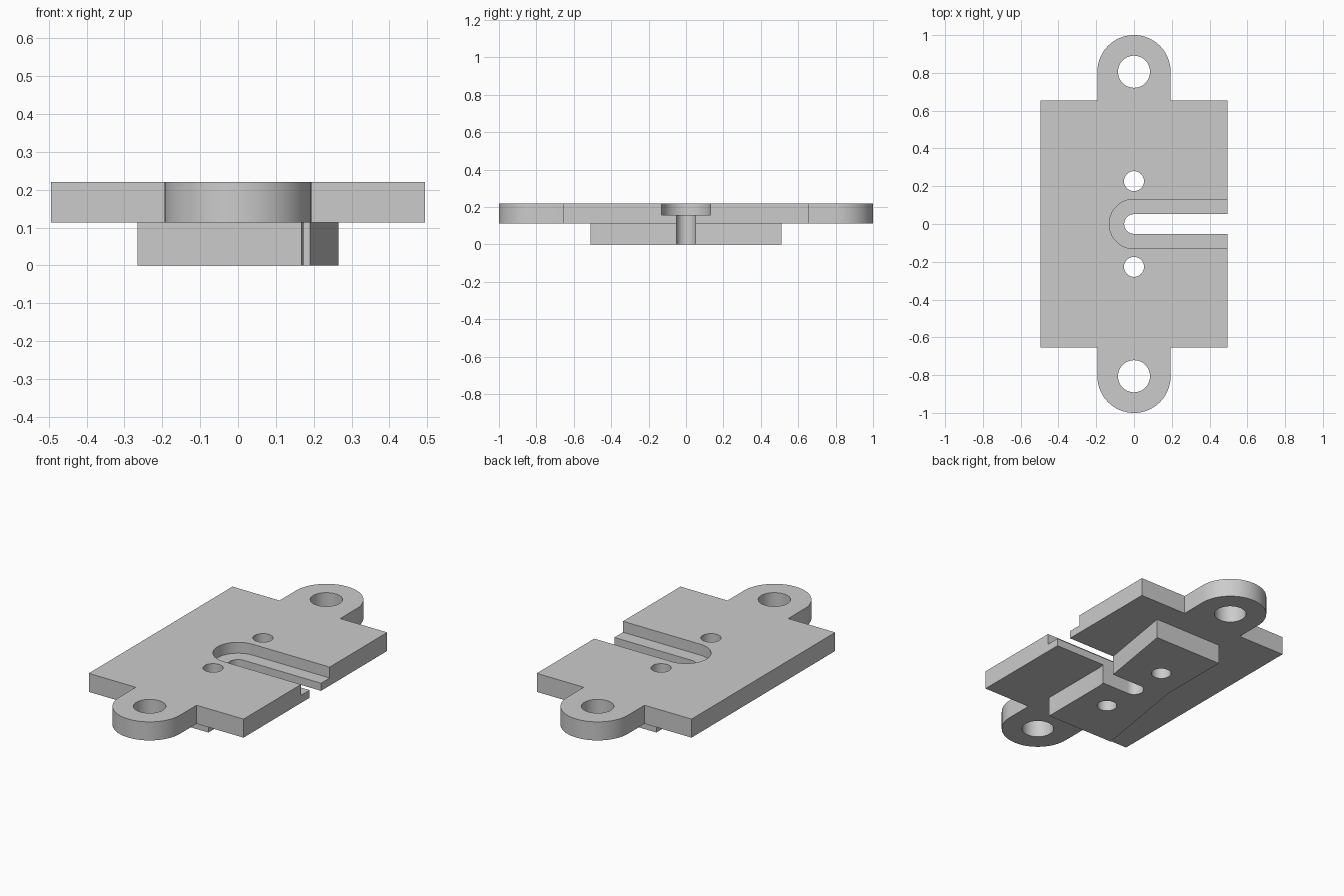
import bpy, bmesh
from math import sin, cos, pi, radians

if "Cube" in bpy.data.objects:
    bpy.data.objects.remove(bpy.data.objects["Cube"], do_unlink=True)

grey = bpy.data.materials.new("light grey")
grey.use_nodes = True
grey.diffuse_color = (0.6, 0.6, 0.6, 1)
grey.node_tree.nodes["Principled BSDF"].inputs["Base Color"].default_value = (0.6, 0.6, 0.6, 1)

BOTTOM, LEDGE, TOP = 0.113, 0.157, 0.22


def arc(cx, cy, r, start, end, steps=32):
    angles = [radians(start + (end - start) * i / steps) for i in range(steps + 1)]
    return [(cx + r * cos(a), cy + r * sin(a)) for a in angles]


def turned(points):
    """Add the half-turn copy of an outline around the z axis."""
    return points + [(-x, -y) for x, y in points]


def prism(name, outline, z0, z1):
    bm = bmesh.new()
    face = bm.faces.new([bm.verts.new((x, y, z0)) for x, y in outline])
    top = bmesh.ops.extrude_face_region(bm, geom=[face])["geom"]
    bmesh.ops.translate(bm, vec=(0, 0, z1 - z0),
                        verts=[g for g in top if isinstance(g, bmesh.types.BMVert)])
    bmesh.ops.recalc_face_normals(bm, faces=bm.faces)
    mesh = bpy.data.meshes.new(name)
    bm.to_mesh(mesh)
    bm.free()
    mesh.materials.append(grey)
    obj = bpy.data.objects.new(name, mesh)
    bpy.context.collection.objects.link(obj)
    return obj


def cut(target, cutter):
    mod = target.modifiers.new(cutter.name, "BOOLEAN")
    mod.operation = "DIFFERENCE"
    mod.solver = "EXACT"
    mod.object = cutter
    bpy.context.view_layer.objects.active = target
    bpy.ops.object.modifier_apply(modifier=mod.name)


def slot(r):
    return arc(0, 0, r, 90, 270) + [(0.7, -r), (0.7, r)]


# Plate with a rounded ear at each end
plate = prism("mounting_plate", turned(
    [(0.494, -0.655), (0.494, 0.655)] + [(0.194, 0.655)]
    + arc(0, 0.806, 0.194, 0, 180, 48) + [(-0.194, 0.655)]), BOTTOM, TOP)

# Block underneath, with bent long sides
block = prism("lower_block", turned(
    [(0.168, -0.51), (0.168, -0.085), (0.265, 0.51)]), 0, BOTTOM)

# Slot, its wider recess, and the screw holes
cutters = [prism("slot_cutter", slot(0.052), -0.1, 0.4),
           prism("recess_cutter", slot(0.131), LEDGE, 0.4)]
for side in (-1, 1):
    for name, y, r in (("pin_hole", 0.227, 0.053), ("ear_hole", 0.806, 0.085)):
        cutters.append(prism(name + "_cutter", arc(0, side * y, r, 0, 352.5, 47), -0.1, 0.4))

for cutter in cutters:
    cut(plate, cutter)
    cut(block, cutter)
    bpy.data.objects.remove(cutter, do_unlink=True)

# Smooth curved walls, sharp edges
for obj in (plate, block):
    bpy.ops.object.select_all(action="DESELECT")
    obj.select_set(True)
    bpy.context.view_layer.objects.active = obj
    bpy.ops.object.shade_smooth_by_angle(angle=radians(25))
